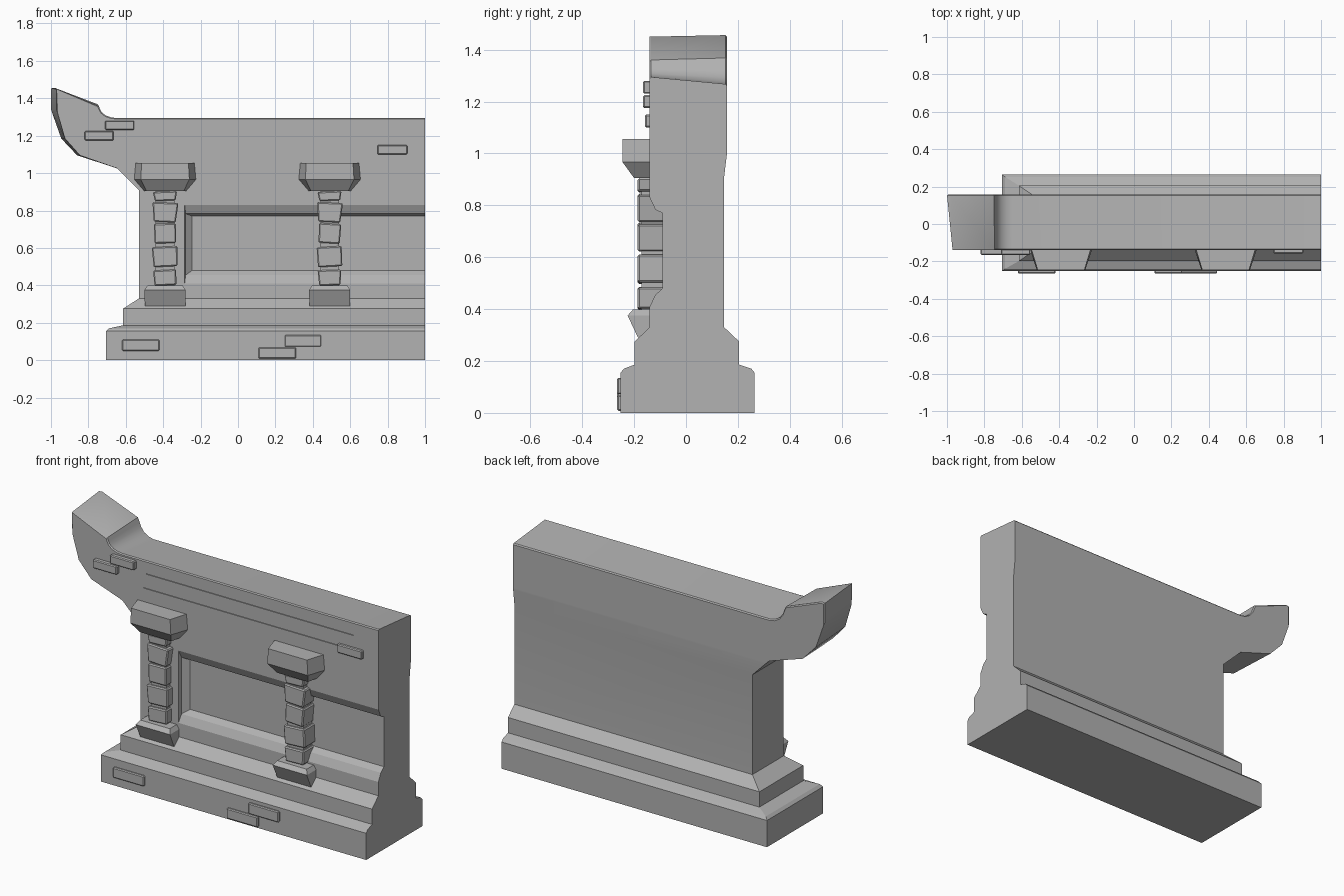
import bpy, bmesh, random
from math import radians
from mathutils import Matrix, Vector

if "Cube" in bpy.data.objects:
    bpy.data.objects.remove(bpy.data.objects["Cube"])

random.seed(4)
stone_mat = bpy.data.materials.new("dark_stone")
stone_mat.diffuse_color = (.445, .445, .445, 1)
stone_mat.use_nodes = True
stone_mat.node_tree.nodes["Principled BSDF"].inputs["Base Color"].default_value = stone_mat.diffuse_color


def make(name, bm):
    bmesh.ops.recalc_face_normals(bm, faces=bm.faces)
    me = bpy.data.meshes.new(name)
    bm.to_mesh(me)
    bm.free()
    me.materials.append(stone_mat)
    ob = bpy.data.objects.new(name, me)
    bpy.context.collection.objects.link(ob)
    return ob


def loft(name, rings):
    """Skin a list of equal-length point loops and cap both ends."""
    bm = bmesh.new()
    vs = [[bm.verts.new(p) for p in r] for r in rings]
    n = len(vs[0])
    for a, b in zip(vs, vs[1:]):
        for i in range(n):
            j = (i + 1) % n
            bm.faces.new((a[i], a[j], b[j], b[i]))
    bm.faces.new(vs[0])
    bm.faces.new(vs[-1])
    return make(name, bm)


def bevel(ob, w):
    m = ob.modifiers.new("bevel", 'BEVEL')
    m.width = w
    m.segments = 1
    return ob


def smooth(ob, angle):
    bpy.ops.object.select_all(action='DESELECT')
    ob.select_set(True)
    bpy.context.view_layer.objects.active = ob
    bpy.ops.object.shade_smooth_by_angle(angle=radians(angle))


def box(name, x0, x1, y0, y1, z0, z1, w=0.0):
    ob = loft(name, [[(x0, y0, z), (x1, y0, z), (x1, y1, z), (x0, y1, z)] for z in (z0, z1)])
    return bevel(ob, w) if w else ob


def cut(ob, cutter):
    m = ob.modifiers.new("cut", 'BOOLEAN')
    m.operation = 'DIFFERENCE'
    m.solver = 'EXACT'
    m.object = cutter
    cutter.hide_render = True
    cutter.hide_set(True)
    cutter.display_type = 'WIRE'


# Stepped plinth and wall: left edge, front, back, height
steps = [(-.705, -.252, .264, 0), (-.705, -.252, .264, .155), (-.69, -.24, .252, .17),
         (-.615, -.198, .205, .186), (-.615, -.198, .205, .275), (-.53, -.14, .147, .33),
         (-.53, -.14, .147, .91), (-.62, -.14, .158, 1.0), (-.63, -.14, .158, 1.01)]
wall = loft("wall", [[(x, f, z), (1, f, z), (1, b, z), (x, b, z)] for x, f, b, z in steps])
smooth(wall, 20)

# Long recessed panel, open at the right end
panel = [(-.245, -.09, .48, .77), (-.28, -.118, .455, .783), (-.285, -.14, .41, .83),
         (-.285, -.25, .41, .83)]
recess = loft("recess_cutter", [[(x, y, a), (1.2, y, a), (1.2, y, b), (x, y, b)]
                                for x, y, a, b in panel])
cut(wall, recess)

# Coping with upturned end: x, z, front x shift, back z shift
outline = [(1, 1.01, 0, 0), (1, 1.295, 0, -.028), (-.65, 1.295, 0, -.028),
           (-.68, 1.299, 0, -.025), (-.708, 1.309, 0, -.018), (-.728, 1.325, 0, -.008),
           (-.738, 1.343, 0, 0), (-.75, 1.36, .005, .008),
           (-.98, 1.45, .01, .006), (-1, 1.45, .03, .003), (-1, 1.34, .03, 0),
           (-.945, 1.185, .02, 0), (-.86, 1.095, .015, 0), (-.645, 1.025, 0, 0), (-.63, 1.01, 0, 0)]
coping = loft("coping", [[(x + d, -.14, z) for x, z, d, e in outline],
                         [(x, .158, z + e) for x, z, d, e in outline]])
bm = bmesh.new()
bm.from_mesh(coping.data)
rim = [e for e in bm.edges if abs(e.verts[0].co.y - e.verts[1].co.y) < .01
       and min(v.co.z for v in e.verts) > 1.25]
bmesh.ops.bevel(bm, geom=rim, offset=.006, segments=1, affect='EDGES')
bm.to_mesh(coping.data)
bm.free()
smooth(coping, 30)

# Thin scored lines in the coping
for i, (a, b, z) in enumerate([(-.49, .84, 1.22), (-.51, .74, 1.135)]):
    cut(coping, box(f"groove_cutter_{i}", a, b, -.2, -.135, z - .002, z + .002))

# Loose raised bricks: x range, z range, front depth
bricks = [(-.71, -.555, 1.23, 1.28, -.165), (-.82, -.665, 1.175, 1.225, -.165),
          (.745, .905, 1.10, 1.15, -.158), (-.62, -.42, .05, .11, -.265),
          (.25, .445, .072, .135, -.265), (.11, .31, .008, .068, -.265)]
for i, (a, b, c, d, y) in enumerate(bricks):
    box(f"brick_{i}", a, b, y, y + .04, c, d, .005)


def trapezoids(name, cx, back, rows):
    """Tapered block: rows of back half width, front half width, front y, z."""
    return loft(name, [[(cx - f, y, z), (cx + f, y, z), (cx + b, back, z), (cx - b, back, z)]
                       for b, f, y, z in rows])


# Pillars: foot, core, stacked stones and capital
stones = [(.40, .482, .060), (.50, .607, .066), (.625, .730, .058), (.738, .842, .064), (.852, .902, .06)]
for side, cx in (("left", -.39), ("right", .49)):
    trapezoids(side + "_foot", cx, -.11, [(.108, .108, -.185, .29), (.11, .11, -.225, .375),
                                          (.095, .095, -.205, .398)])
    box(side + "_core", cx - .05, cx + .05, -.172, -.085, .39, .91)
    for i, (a, b, h) in enumerate(stones):
        t = random.uniform(0, .006)
        st = trapezoids(f"{side}_stone_{i}", cx, -.085, [(h - t, h - t, -.186, a), (h + t, h + t, -.186, b)])
        c = Vector((cx, 0, (a + b) / 2))
        st.data.transform(Matrix.Translation(c) @ Matrix.Rotation(random.uniform(-.07, .07), 4, 'Y')
                          @ Matrix.Translation(-c))
        bevel(st, .006)
    trapezoids(side + "_capital", cx, -.13, [(.115, .10, -.20, .905), (.168, .13, -.245, .967),
                                             (.16, .125, -.245, 1.055)])
